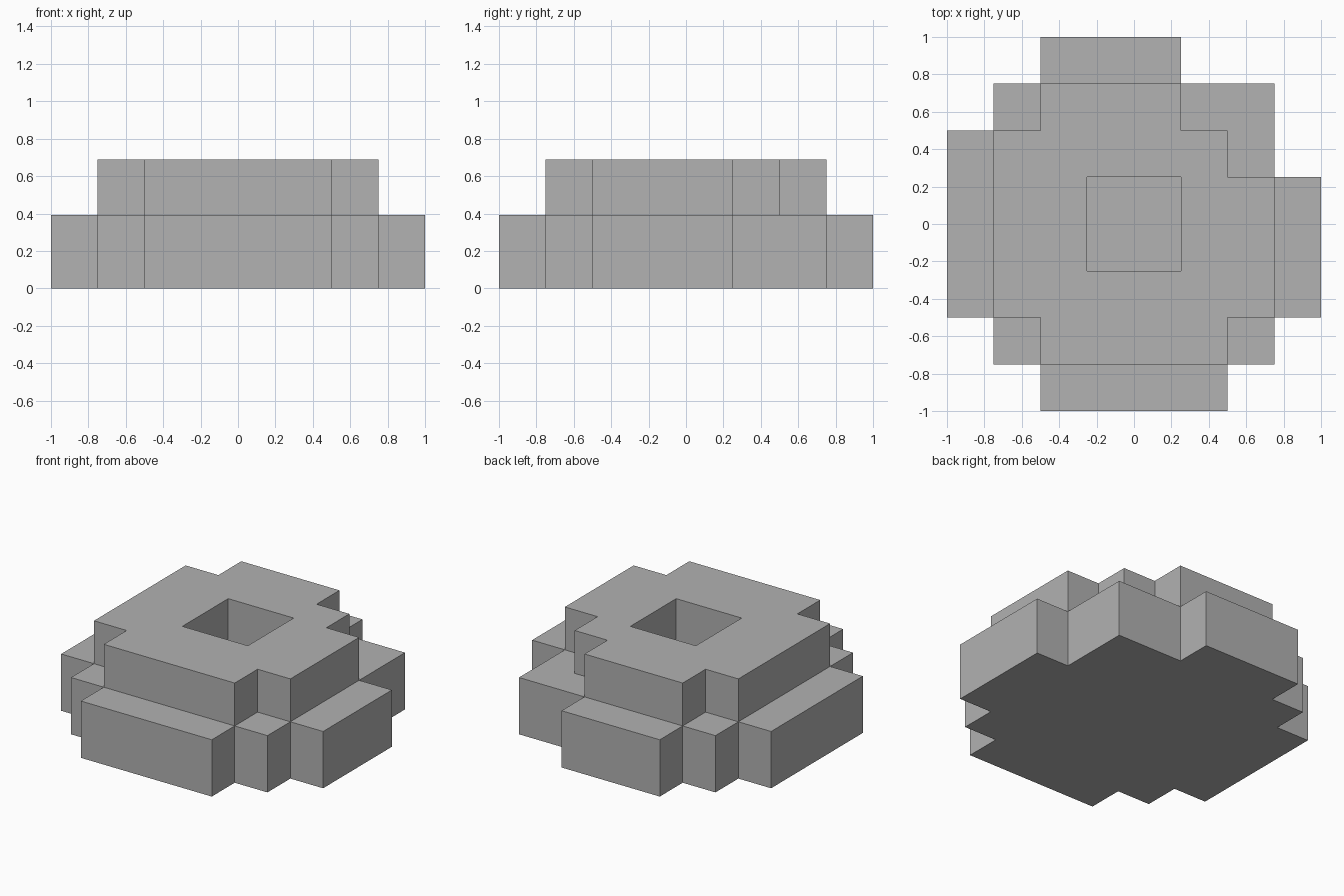
import bpy
import bmesh

cube = bpy.data.objects.get("Cube")
if cube:
    bpy.data.objects.remove(cube, do_unlink=True)

grey = bpy.data.materials.new("stone grey")
grey.use_nodes = True
colour = (0.445, 0.445, 0.445, 1)
grey.diffuse_color = colour
grey.node_tree.nodes["Principled BSDF"].inputs["Base Color"].default_value = colour

CELL = 0.25
STEP = 0.392
TOP = 0.688


def tier(name, rows, z0, z1):
    """Extrude a stepped plan; rows run front to back, each with its filled cell spans."""
    bm = bmesh.new()
    corners = {}

    def corner(i, j):
        if (i, j) not in corners:
            corners[i, j] = bm.verts.new((i * CELL, j * CELL, z0))
        return corners[i, j]

    for j, spans in rows:
        for start, end in spans:
            for i in range(start, end):
                bm.faces.new([corner(i, j), corner(i + 1, j),
                              corner(i + 1, j + 1), corner(i, j + 1)])
    base = bm.faces[:]
    ext = bmesh.ops.extrude_face_region(bm, geom=base, use_keep_orig=True)
    top = [v for v in ext["geom"] if isinstance(v, bmesh.types.BMVert)]
    bmesh.ops.translate(bm, verts=top, vec=(0, 0, z1 - z0))
    bmesh.ops.recalc_face_normals(bm, faces=bm.faces[:])
    # Merge the grid cells into clean flat faces
    bmesh.ops.dissolve_limit(bm, angle_limit=0.01, verts=bm.verts[:], edges=bm.edges[:])
    mesh = bpy.data.meshes.new(name)
    bm.to_mesh(mesh)
    bm.free()
    mesh.materials.append(grey)
    obj = bpy.data.objects.new(name, mesh)
    bpy.context.collection.objects.link(obj)


# Wide lower step
wide = [(-4, 4)]
lower_rows = [(-4, [(-2, 2)]), (-3, [(-3, 3)])]
lower_rows += [(j, wide) for j in range(-2, 1)]
lower_rows += [(1, [(-4, 3)]), (2, [(-3, 3)]), (3, [(-2, 1)])]
tier("lower_step", lower_rows, 0, STEP)

# Upper step with a square pit in the middle
ring = [(-3, -1), (1, 3)]
upper_rows = [(-3, [(-2, 2)]), (-2, [(-3, 3)]), (-1, ring), (0, ring),
              (1, [(-3, 2)]), (2, [(-2, 1)])]
tier("upper_step", upper_rows, STEP, TOP)
